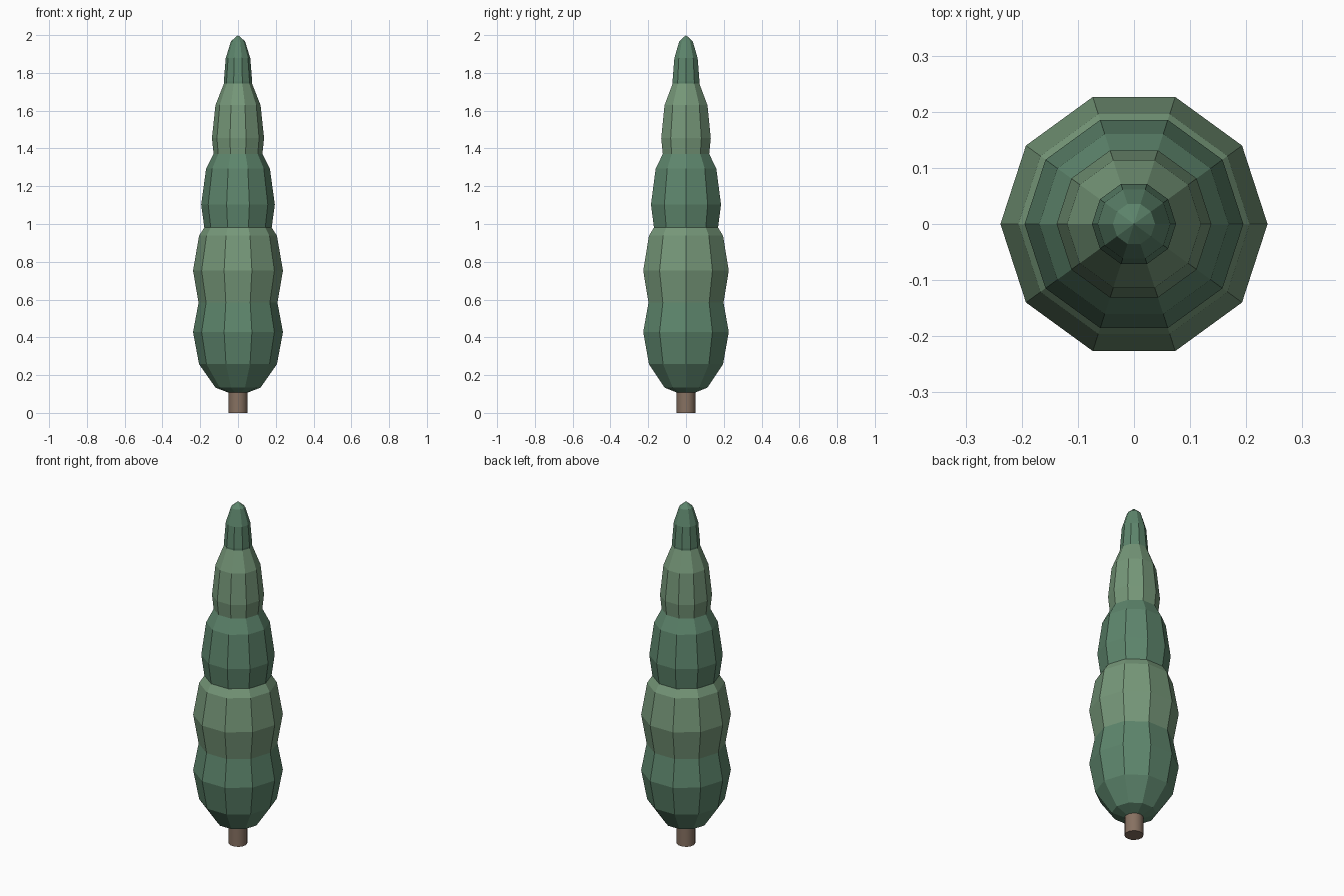
import bpy
from math import pi, radians

if "Cube" in bpy.data.objects:
    bpy.data.objects.remove(bpy.data.objects["Cube"])


def material(name, rgb):
    m = bpy.data.materials.new(name)
    m.diffuse_color = (*rgb, 1)
    m.use_nodes = True
    m.node_tree.nodes["Principled BSDF"].inputs["Base Color"].default_value = m.diffuse_color
    return m


dark = material("dark_green", (0.11, 0.235, 0.15))
light = material("light_green", (0.18, 0.31, 0.19))
brown = material("bark", (0.24, 0.165, 0.12))

# Foliage tiers: stretched ten-sided spheres (centre height, radius, half height)
tiers = [
    (0.428, 0.238, 0.34),
    (0.753, 0.238, 0.37),
    (1.103, 0.195, 0.38),
    (1.454, 0.138, 0.35),
    (1.755, 0.075, 0.245),
]
for i, (z, r, h) in enumerate(tiers):
    bpy.ops.mesh.primitive_uv_sphere_add(segments=10, ring_count=6, radius=1,
                                         location=(0, 0, z), rotation=(0, 0, pi / 10))
    tier = bpy.context.object
    tier.name = f"foliage_tier_{i + 1}"
    tier.scale = (r, r, h)
    tier.data.materials.append(light if i % 2 else dark)

# Trunk
bpy.ops.mesh.primitive_cylinder_add(vertices=16, radius=0.05, depth=0.2, location=(0, 0, 0.1))
trunk = bpy.context.object
trunk.name = "trunk"
trunk.data.materials.append(brown)
bpy.ops.object.shade_smooth_by_angle(angle=radians(40))
